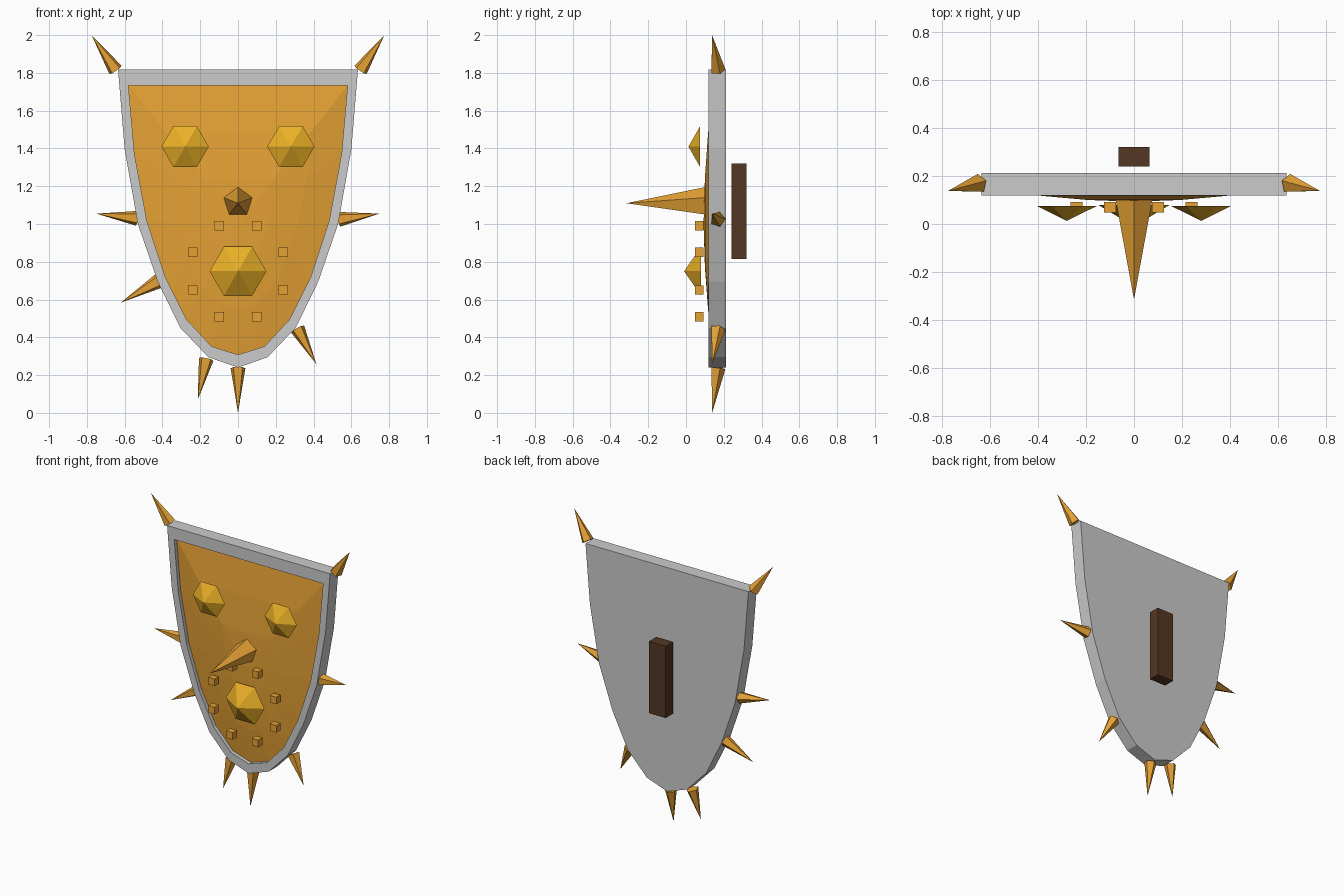
import bpy, bmesh
from math import cos, sin, tau
from mathutils import Vector

if "Cube" in bpy.data.objects:
    bpy.data.objects.remove(bpy.data.objects["Cube"])


def material(name, rgb):
    m = bpy.data.materials.new(name)
    m.diffuse_color = (*rgb, 1)
    m.use_nodes = True
    m.node_tree.nodes["Principled BSDF"].inputs["Base Color"].default_value = m.diffuse_color
    return m


ORANGE = material("orange", (0.79, 0.36, 0.035))
GOLD = material("gold", (0.83, 0.44, 0.02))
BROWN = material("brown", (0.09, 0.038, 0.017))


def finish(name, bm, mat=None):
    bmesh.ops.recalc_face_normals(bm, faces=bm.faces)
    mesh = bpy.data.meshes.new(name)
    bm.to_mesh(mesh)
    bm.free()
    if mat:
        mesh.materials.append(mat)
    obj = bpy.data.objects.new(name, mesh)
    bpy.context.collection.objects.link(obj)
    return obj


def mirrored(half):
    # full closed outline from the right half, ending at the bottom point
    return half + [(-x, z) for x, z in reversed(half[:-1])]


def loop(bm, pts, y):
    return [bm.verts.new((x, y, z)) for x, z in pts]


def bridge(bm, a, b):
    n = len(a)
    for i in range(n):
        j = (i + 1) % n
        bm.faces.new((a[i], a[j], b[j], b[i]))


def cone(name, base, tip, r, sides, ref, mat):
    # pyramid whose first base corner points along ref
    base, tip, ref = Vector(base), Vector(tip), Vector(ref)
    w = (tip - base).normalized()
    u = (ref - w * ref.dot(w)).normalized()
    v = w.cross(u)
    bm = bmesh.new()
    ring = [bm.verts.new(base + r * (cos(tau * i / sides) * u + sin(tau * i / sides) * v))
            for i in range(sides)]
    apex = bm.verts.new(tip)
    bm.faces.new(ring)
    for i in range(sides):
        bm.faces.new((ring[i], ring[(i + 1) % sides], apex))
    return finish(name, bm, mat)


def box(name, centre, size, mat):
    bm = bmesh.new()
    bmesh.ops.create_cube(bm, size=1)
    for v in bm.verts:
        v.co = Vector(centre) + v.co * Vector(size)
    return finish(name, bm, mat)


OUTER = mirrored([(.635, 1.817), (.60, 1.395), (.53, 1.0), (.425, .695),
                  (.305, .45), (.157, .295), (0, .24)])
INNER = mirrored([(.58, 1.733), (.548, 1.37), (.482, 1.015), (.385, .72),
                  (.273, .495), (.14, .352), (0, .308)])

# Shield body: flat back, raised rim, recessed front
bm = bmesh.new()
back = loop(bm, OUTER, .212)
front = loop(bm, OUTER, .118)
lip = loop(bm, INNER, .118)
floor = loop(bm, INNER, .165)
bm.faces.new(back)
bridge(bm, back, front)
bridge(bm, front, lip)
bridge(bm, lip, floor)
bm.faces.new(floor)
finish("shield_body", bm)

# Domed front panel
bm = bmesh.new()
rings = [loop(bm, [(x * s, 1 + (z - 1) * s) for x, z in INNER], y)
         for s, y in ((1, .145), (.66, .117), (.33, .1))]
for a, b in zip(rings, rings[1:]):
    bridge(bm, a, b)
centre = bm.verts.new((0, .093, 1))
last = rings[-1]
for i in range(len(last)):
    bm.faces.new((last[i], last[(i + 1) % len(last)], centre))
finish("front_panel", bm, ORANGE)

# Hexagonal bosses
for name, x, z, r, y0, y1 in (("left_boss", -.28, 1.41, .125, .075, .013),
                              ("right_boss", .28, 1.41, .125, .075, .013),
                              ("lower_boss", 0, .75, .15, .08, -.01)):
    cone(name, (x, y0, z), (x, y1, z), r, 6, (1, 0, 0), GOLD)

# Central spike
cone("centre_spike", (0, .1, 1.115), (0, -.315, 1.11), .08, 5, (0, 0, 1), ORANGE)

# Ring of studs around the lower boss
for i in range(8):
    a = tau * (i + .5) / 8
    box("stud", (.26 * cos(a), .07, .75 + .26 * sin(a)), (.05, .045, .05), ORANGE)

# Spikes around the rim: base x, z then tip x, z
for bx, bz, tx, tz in ((.648, 1.815, .775, 2.0), (-.648, 1.815, -.775, 2.0),
                       (.535, 1.025, .75, 1.055), (-.535, 1.03, -.75, 1.055),
                       (-.42, .698, -.622, .583), (.315, .445, .415, .258),
                       (-.168, .285, -.213, .07), (0, .238, 0, 0)):
    cone("rim_spike", (bx, .168, bz), (tx, .138, tz), .041, 5, (0, 1, 0), ORANGE)

# Grip behind the shield
box("handle", (0, .28, 1.068), (.13, .08, .506), BROWN)
